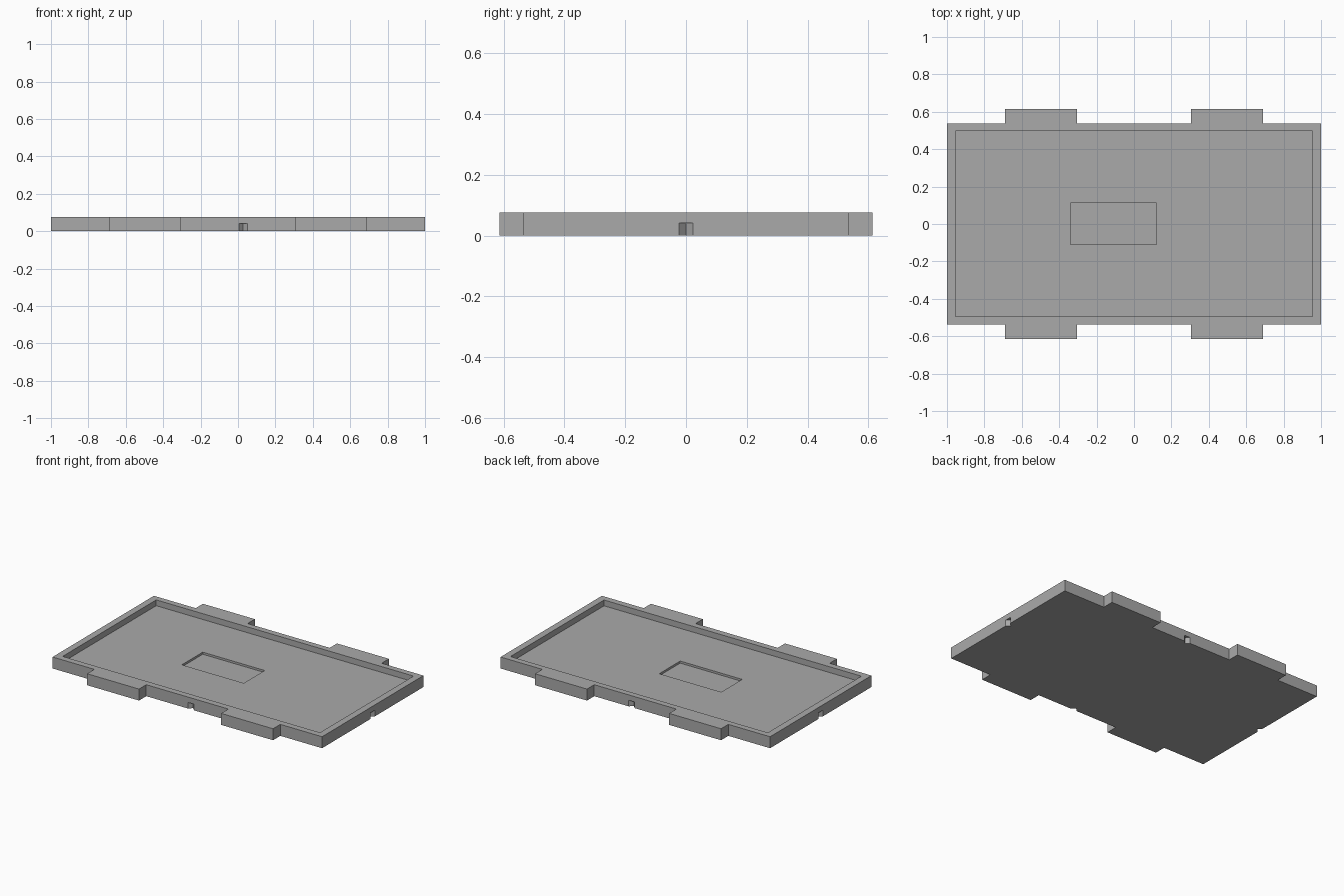
import bpy, bmesh, math
from mathutils import Matrix

default = bpy.data.objects.get("Cube")
if default:
    bpy.data.objects.remove(default, do_unlink=True)

HEIGHT = 0.077       # overall thickness
FLOOR = 0.038        # height of the recessed floor
POCKET = 0.024       # height of the small pocket's floor
HALF_X, HALF_Y, TAB_Y = 1.0, 0.537, 0.614
TAB_IN, TAB_OUT = 0.305, 0.69

grey = bpy.data.materials.new("grey_plastic")
grey.use_nodes = True
colour = (0.4, 0.4, 0.4, 1)
grey.diffuse_color = colour
grey.node_tree.nodes["Principled BSDF"].inputs["Base Color"].default_value = colour


def prism(name, outline, z0, z1):
    """Extrude a closed outline from z0 up to z1."""
    bm = bmesh.new()
    base = bm.faces.new([bm.verts.new((x, y, z0)) for x, y in outline])
    top = bmesh.ops.extrude_face_region(bm, geom=[base])["geom"]
    moved = [v for v in top if isinstance(v, bmesh.types.BMVert)]
    bmesh.ops.translate(bm, verts=moved, vec=(0, 0, z1 - z0))
    bmesh.ops.recalc_face_normals(bm, faces=bm.faces)
    mesh = bpy.data.meshes.new(name)
    bm.to_mesh(mesh)
    bm.free()
    mesh.materials.append(grey)
    obj = bpy.data.objects.new(name, mesh)
    bpy.context.collection.objects.link(obj)
    return obj


def rectangle(x0, x1, y0, y1):
    return [(x0, y0), (x1, y0), (x1, y1), (x0, y1)]


def diamond(x, y, r):
    return [(x - r, y), (x, y - r), (x + r, y), (x, y + r)]


def cut(target, cutter):
    """Subtract the cutter, then discard it."""
    mod = target.modifiers.new("cut", 'BOOLEAN')
    mod.operation = 'DIFFERENCE'
    mod.solver = 'EXACT'
    mod.object = cutter
    bpy.context.view_layer.objects.active = target
    bpy.ops.object.modifier_apply(modifier=mod.name)
    bpy.data.objects.remove(cutter, do_unlink=True)


# Tray outline with two tabs on each long side
front_edge = [(-HALF_X, -HALF_Y)]
for a, b in ((-TAB_OUT, -TAB_IN), (TAB_IN, TAB_OUT)):
    front_edge += [(a, -HALF_Y), (a, -TAB_Y), (b, -TAB_Y), (b, -HALF_Y)]
front_edge.append((HALF_X, -HALF_Y))
back_edge = [(x, -y) for x, y in reversed(front_edge)]
tray = prism("tray", front_edge + back_edge, 0, HEIGHT)

# Broad recess inside the rim, and the small pocket in its floor
cut(tray, prism("recess", rectangle(-0.955, 0.955, -0.495, 0.497), FLOOR, 0.2))
cut(tray, prism("pocket", rectangle(-0.34, 0.12, -0.11, 0.112), POCKET, 0.06))

# Small V notches at the bottom of each side
for x, y in ((0.027, -HALF_Y), (0.027, HALF_Y), (-HALF_X, 0), (HALF_X, 0)):
    cut(tray, prism("notch", diamond(x, y, 0.0225), -0.05, 0.041))
